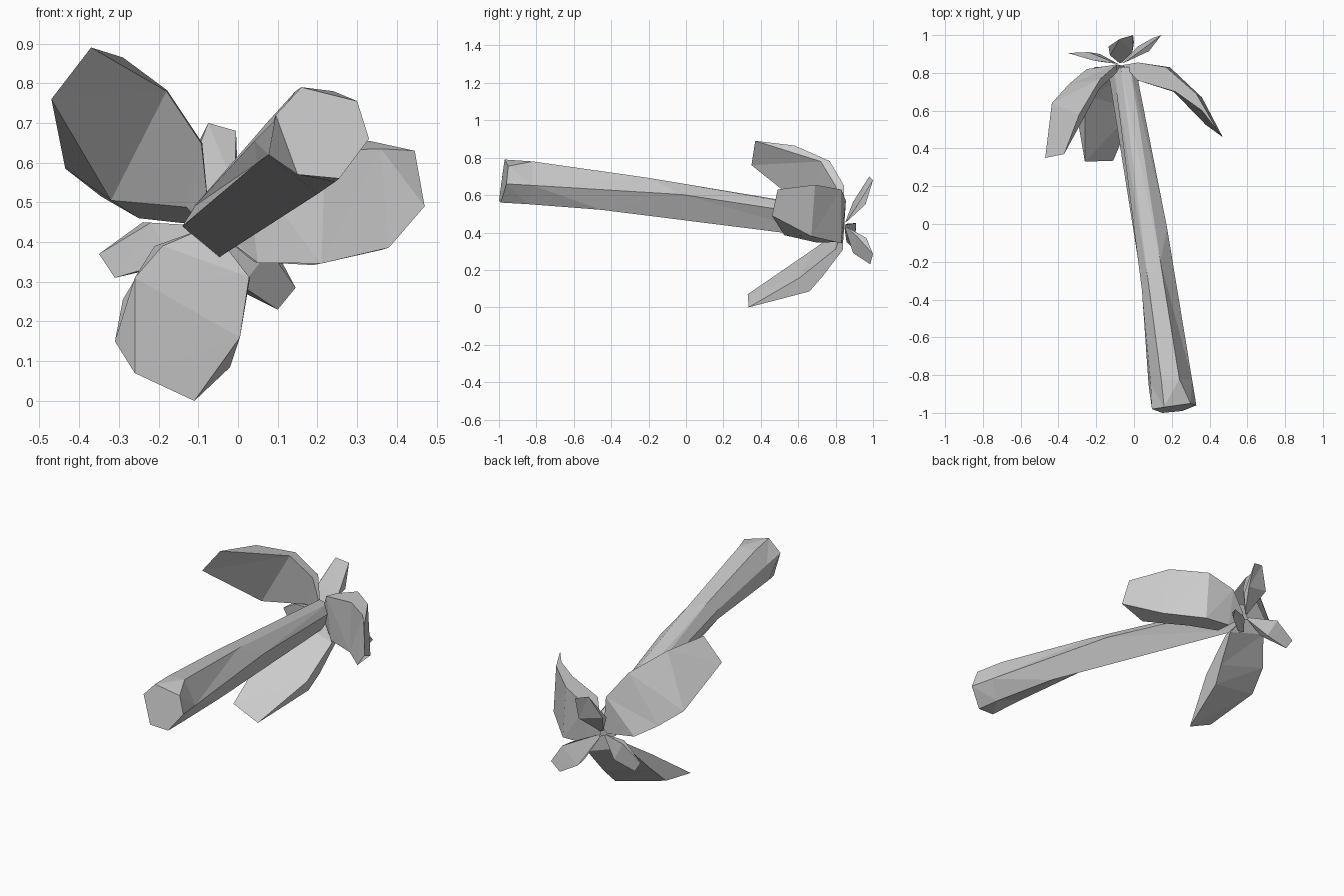
import bpy
import bmesh
from mathutils import Vector

default_cube = bpy.data.objects.get("Cube")
if default_cube:
    bpy.data.objects.remove(default_cube, do_unlink=True)

# Single flat colour
grey = bpy.data.materials.new("plain_grey")
grey.use_nodes = True
grey_value = (.6, .6, .6, 1)
grey.diffuse_color = grey_value
grey.node_tree.nodes["Principled BSDF"].inputs["Base Color"].default_value = grey_value

# Point where every leaf meets the trunk
HUB = Vector((-.07, .84, .44))


def finish_object(name, bm):
    """Clean the normals and turn the bmesh into a flat shaded object."""
    bmesh.ops.recalc_face_normals(bm, faces=bm.faces[:])
    mesh = bpy.data.meshes.new(name)
    bm.to_mesh(mesh)
    bm.free()
    mesh.materials.append(grey)
    obj = bpy.data.objects.new(name, mesh)
    bpy.context.scene.collection.objects.link(obj)
    return obj


def loft_rings(name, rings):
    """Skin a row of matching rings and close both ends."""
    bm = bmesh.new()
    loops = [[bm.verts.new(point) for point in ring] for ring in rings]
    count = len(loops[0])
    side_faces = []
    for lower, upper in zip(loops, loops[1:]):
        for i in range(count):
            j = (i + 1) % count
            side_faces.append(bm.faces.new((lower[i], lower[j], upper[j], upper[i])))
    for end in (loops[0], loops[-1]):
        bm.faces.new(end)
    bmesh.ops.triangulate(bm, faces=side_faces)
    return finish_object(name, bm)


def build_leaf(name, outer_rows, inner_rows):
    """Curved leaf: an outer skin from root to tip and an inner skin back to the root."""
    base = [HUB.lerp(Vector(point), .12) for point in outer_rows[0]]
    profile = [base] + list(outer_rows) + list(inner_rows)
    sides = list(zip(*profile))
    return loft_rings(name, sides)


def build_small_leaf(name, middle, tip):
    """Short leaf with a middle thickened towards the trunk."""
    thickness = Vector((0, -.035, 0))
    inner = [Vector(point).lerp(HUB, .12) + thickness for point in middle]
    return build_leaf(name, (middle, tip), (inner,))


# Tapering six-sided trunk: cut end, neck, bend and crown
cut_end = [(.095, -.98, .72), (.15, -1, .57), (.255, -.99, .56),
           (.33, -.96, .66), (.3, -.95, .755), (.16, -.97, .79)]
neck = [(.089, -.85, .703), (.077, -.85, .62), (.245, -.85, .552),
        (.307, -.82, .652), (.24, -.82, .78), (.145, -.83, .78)]
bend = [(.042, -.35, .655), (.047, -.35, .598), (.2, -.45, .521),
        (.175, -.02, .603), (.14, -.2, .692), (.075, -.3, .703)]
crown_end = [(-.11, .83, .49), (-.14, .83, .44), (-.05, .83, .36),
             (.01, .82, .475), (-.02, .83, .51), (-.07, .83, .52)]
loft_rings("trunk", (cut_end, neck, bend, crown_end))

# Three broad drooping leaves
build_leaf(
    "upper_right_leaf",
    (((-.25, .82, .46), (-.09, .845, .65)),
     ((-.345, .74, .515), (-.178, .768, .782)),
     ((-.435, .64, .585), (-.29, .58, .865)),
     ((-.47, .35, .76), (-.37, .37, .89))),
    (((-.32, .67, .505), (-.18, .72, .78)),
     ((-.13, .8, .488), (-.092, .8, .648))))
build_leaf(
    "lower_leaf",
    (((-.21, .83, .39), (.03, .84, .31)),
     ((-.29, .73, .255), (.004, .73, .165)),
     ((-.31, .62, .15), (-.02, .66, .085)),
     ((-.26, .33, .07), (-.11, .335, 0))),
    (((-.26, .68, .31), (.005, .61, .16)),
     ((-.19, .79, .39), (.028, .8, .312))))
build_leaf(
    "left_leaf",
    (((.02, .855, .57), (.04, .84, .35)),
     ((.17, .83, .63), (.19, .83, .342)),
     ((.33, .69, .655), (.36, .67, .38)),
     ((.445, .49, .63), (.47, .46, .49))),
    (((.36, .6, .635), (.38, .525, .386)),
     ((.22, .7, .63), (.21, .7, .346)),
     ((.02, .76, .59), (.05, .76, .348))))

# Three small leaves fanning out behind
build_small_leaf(
    "small_top_leaf",
    ((-.135, .94, .58), (0, .96, .55)),
    ((-.075, .98, .7), (-.005, 1, .68)))
build_small_leaf(
    "small_right_leaf",
    ((-.24, .91, .45), (-.18, .9, .34)),
    ((-.35, .905, .37), (-.31, .9, .31)))
build_small_leaf(
    "small_left_leaf",
    ((.1, .965, .37), (.02, .94, .27)),
    ((.145, 1, .285), (.1, .985, .23)))
